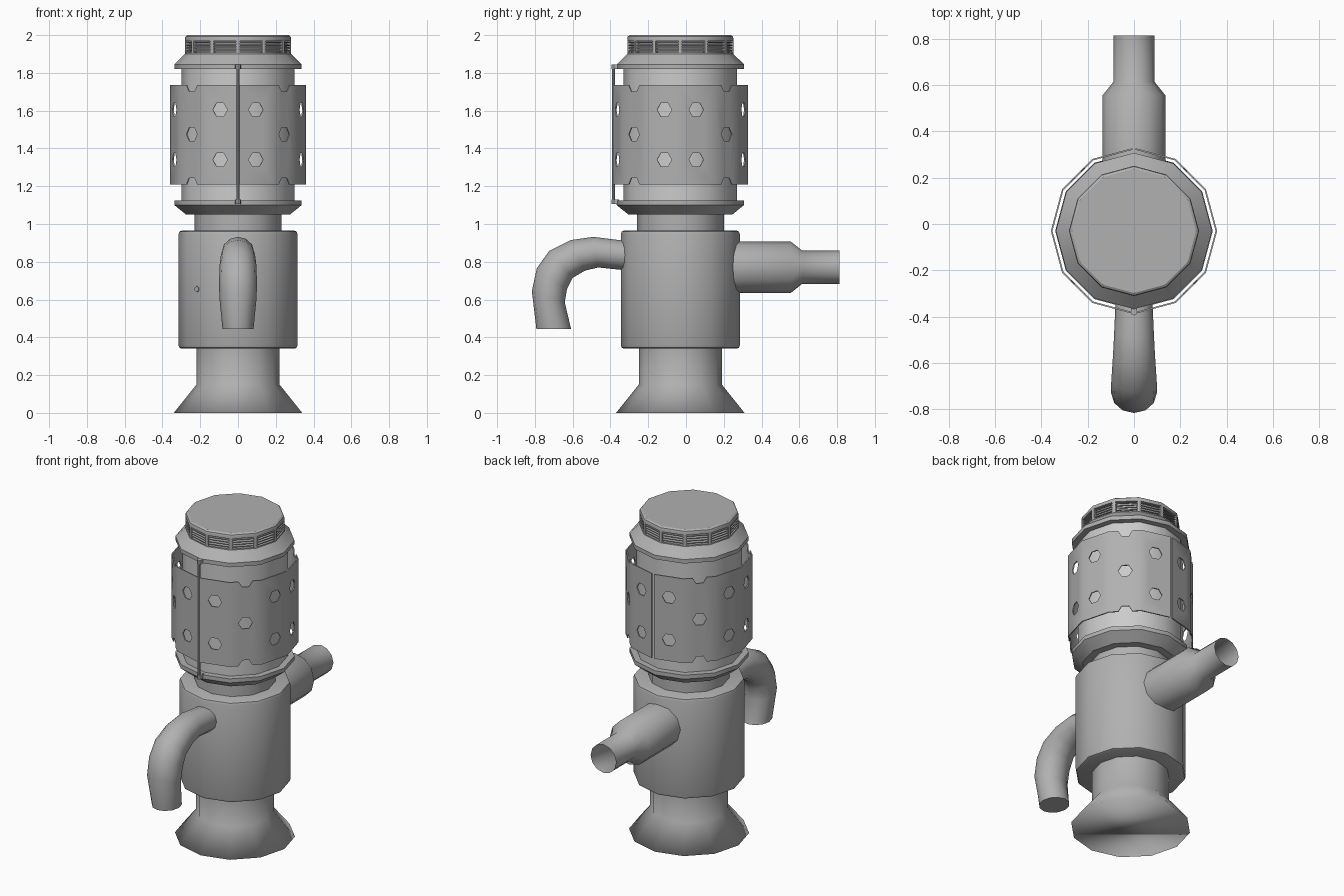
import bpy, bmesh, math
from mathutils import Vector, Matrix

if "Cube" in bpy.data.objects:
    bpy.data.objects.remove(bpy.data.objects["Cube"])

CY = -0.03   # y of the vertical axis
N = 12       # sides of every round part

metal = bpy.data.materials.new("dark_metal")
metal.diffuse_color = (.44, .44, .44, 1)
metal.use_nodes = True
metal.node_tree.nodes["Principled BSDF"].inputs["Base Color"].default_value = metal.diffuse_color
glass = bpy.data.materials.new("pale_glass")
glass.diffuse_color = (.8, .8, .8, 1)
glass.use_nodes = True
glass.node_tree.nodes["Principled BSDF"].inputs["Base Color"].default_value = glass.diffuse_color


def finish(name, bm, angle=35, mat=metal):
    bmesh.ops.recalc_face_normals(bm, faces=bm.faces)
    me = bpy.data.meshes.new(name)
    bm.to_mesh(me)
    bm.free()
    ob = bpy.data.objects.new(name, me)
    bpy.context.collection.objects.link(ob)
    me.materials.append(mat)
    bpy.ops.object.select_all(action='DESELECT')
    ob.select_set(True)
    bpy.context.view_layer.objects.active = ob
    if angle:
        bpy.ops.object.shade_smooth_by_angle(angle=math.radians(angle))
    return ob


def skin(bm, rings, start=False, end=False, loop=False):
    """Join rings of points into a surface, with optional caps."""
    vs = [[bm.verts.new(p) for p in r] for r in rings]
    n = len(vs[0])
    pairs = list(zip(vs, vs[1:])) + ([(vs[-1], vs[0])] if loop else [])
    for a, b in pairs:
        for i in range(n):
            j = (i + 1) % n
            bm.faces.new((a[i], a[j], b[j], b[i]))
    if start:
        bm.faces.new(vs[0])
    if end:
        bm.faces.new(vs[-1])


def circle(r, z, n=N, x=0, y=CY):
    return [(x + r * math.cos(math.tau * i / n), y + r * math.sin(math.tau * i / n), z)
            for i in range(n)]


def lathe(name, profile, start=True, end=True, loop=False, mat=metal, angle=35):
    bm = bmesh.new()
    skin(bm, [circle(r, z) for r, z in profile], start, end, loop)
    return finish(name, bm, angle, mat)


def box(bm, size, matrix):
    bmesh.ops.create_cube(bm, size=1, matrix=matrix @ Matrix.Diagonal((*size, 1)))


def radial(deg, r, z):
    """Frame whose x axis points outward from the vertical axis."""
    return (Matrix.Translation((0, CY, 0)) @ Matrix.Rotation(math.radians(deg), 4, 'Z')
            @ Matrix.Translation((r, 0, z)))


# Stacked body: softly shaded flared foot, barrel, neck and flanges
lathe("flared_foot", [(.34, 0), (.22, .15), (.22, .345)], True, False, angle=179)
lathe("barrel", [(.298, .34), (.31, .345), (.315, .358), (.315, .947), (.31, .96), (.298, .965)])
lathe("neck", [(.23, .96), (.23, 1.055)], False, False)
lathe("lower_flange", [(.275, 1.05), (.337, 1.10), (.337, 1.125)])
lathe("glass_cylinder", [(.30, 1.12), (.30, 1.825)], False, False, mat=glass)
lathe("upper_flange", [(.337, 1.82), (.337, 1.845), (.281, 1.90), (.281, 1.907)])

# Vented cap: core, lid, louvre rings and corner posts
lathe("cap_core", [(.262, 1.90), (.262, 1.98)], False, False)
lathe("cap_lid", [(.281, 1.970), (.281, 1.983), (.278, 1.993), (.268, 2.0)])
for k in range(4):
    z = 1.914 + k * .0145
    lathe(f"cap_louvre_{k}", [(.262, z + .006), (.277, z), (.277, z + .005), (.262, z + .011)],
          False, False, loop=True, angle=0)
bm = bmesh.new()
for i in range(N):
    pts = []
    for r in (.281, .26):
        ring = []
        corner, before, after = [
            Vector((math.cos(math.tau * (i + s) / N), math.sin(math.tau * (i + s) / N))) * r
            for s in (0, -1, 1)]
        ring = [corner + (before - corner).normalized() * .01, corner,
                corner + (after - corner).normalized() * .01]
        pts += ring if r > .27 else ring[::-1]
    skin(bm, [[(p.x, p.y + CY, z) for p in pts] for z in (1.905, 1.972)], True, True)
finish("cap_posts", bm, 0)

# Hexagonal hole cutters for the guard
bm = bmesh.new()
for i in range(N):
    deg = 15 + 30 * i
    middle = i % 3 == 1
    rows = (1.21, 1.475, 1.735) if middle else (1.34, 1.605)
    # the outer columns sit a little towards the left and right sides
    if not middle:
        deg -= math.copysign(.9, math.sin(math.radians(2 * deg)))
    for z in rows:
        m = radial(deg, .346, z) @ Matrix.Rotation(math.pi / 2, 4, 'Y')
        hexa = [(.04 * math.cos(math.pi / 3 * k + math.pi / 2),
                 .04 * math.sin(math.pi / 3 * k + math.pi / 2)) for k in range(6)]
        skin(bm, [[m @ Vector((u, v, w)) for u, v in hexa] for w in (-.05, .05)], True, True)
cutter = finish("hole_cutter", bm, 0)
cutter.hide_render = True

# Perforated guard in two half shells
for name, sx in (("guard_right", 1), ("guard_left", -1)):
    bm = bmesh.new()
    outline = []
    for r in (.359, .352):
        arc = []
        for k in range(-3, 4):
            a = math.radians(30 * k)
            x, y = r * math.cos(a), r * math.sin(a)
            if abs(k) == 3:           # stop short of the seam
                x = .007
                y -= math.copysign(x * math.tan(math.radians(15)), y)
            arc.append((sx * x, y + CY))
        outline.append(arc)
    rows = [[(*o, 1.21), (*o, 1.735), (*n, 1.735), (*n, 1.21)] for o, n in zip(*outline)]
    skin(bm, rows, True, True)
    ob = finish(name, bm, 0)
    mod = ob.modifiers.new("holes", 'BOOLEAN')
    mod.operation = 'DIFFERENCE'
    mod.solver = 'EXACT'
    mod.object = cutter
    bpy.ops.object.modifier_apply(modifier=mod.name)
    bpy.ops.object.shade_smooth_by_angle(angle=math.radians(35))
bpy.data.objects.remove(cutter, do_unlink=True)

# Hinge rod with end lugs at the front seam
bm = bmesh.new()
skin(bm, [circle(.008, z, 8, 0, -.384) for z in (1.11, 1.84)], True, True)
for z in (1.105, 1.82):
    skin(bm, [circle(.015, h, 8, 0, -.380) for h in (z, z + .025)], True, True)
    box(bm, (.028, .026, .025), Matrix.Translation((0, -.367, z + .0125)))
finish("hinge_rod", bm)

# Curved spout: outer and inner bend points plus half width for each ring
bends = [((-.27, .908), (-.27, .760), .078), ((-.34, .913), (-.34, .757), .08),
         ((-.49, .932), (-.465, .770), .086), ((-.61, .915), (-.535, .753), .091),
         ((-.725, .857), (-.600, .715), .097), ((-.79, .765), (-.630, .655), .1),
         ((-.816, .645), (-.642, .585), .099), ((-.792, .443), (-.608, .443), .082)]
bm = bmesh.new()
rings = []
for o, i, w in bends:
    o, i = Vector((0, *o)), Vector((0, *i))
    mid, half = (o + i) / 2, (o - i) / 2
    rings.append([mid + half * math.cos(t) + Vector((w * math.sin(t), 0, 0))
                  for t in (math.tau * k / N for k in range(N))])
skin(bm, rings, False, True)
finish("spout", bm, 50)

# Stepped open inlet pipe at the back
bm = bmesh.new()
skin(bm, [[(r * math.cos(math.tau * k / N), y, .771 + r * math.sin(math.tau * k / N))
           for k in range(N)]
          for y, r in ((.22, .136), (.555, .136), (.615, .088), (.813, .088))])
finish("inlet_pipe", bm, 50)

# Small screw on the front left face of the barrel
bm = bmesh.new()
m = radial(225, .306, .655) @ Matrix.Rotation(math.pi / 2, 4, 'Y')
skin(bm, [[m @ Vector((.016 * math.cos(math.pi / 3 * k), .016 * math.sin(math.pi / 3 * k), w))
           for k in range(6)] for w in (-.004, .004)], True, True)
finish("barrel_screw", bm, 0)
